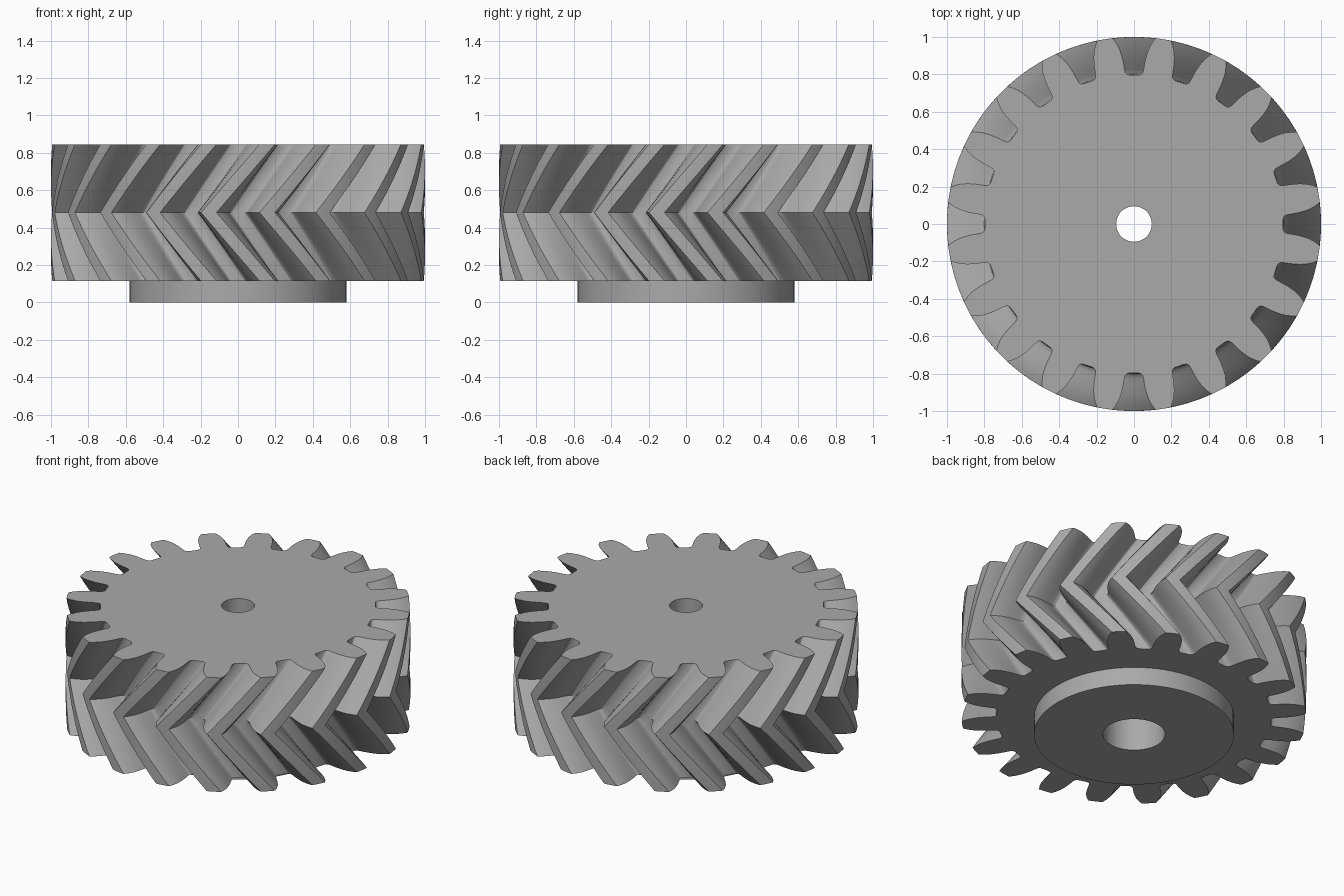
import bpy, bmesh, math

cube = bpy.data.objects.get("Cube")
if cube:
    bpy.data.objects.remove(cube, do_unlink=True)

TEETH = 20
PITCH = 2 * math.pi / TEETH
TWIST = math.radians(18)
Z_LOW, Z_HIGH = 0.115, 0.845
LAYERS = 24
HUB_R, BORE_R = 0.58, 0.095

metal = bpy.data.materials.new("plain grey")
metal.use_nodes = True
grey = (0.4, 0.4, 0.4, 1)
metal.diffuse_color = grey
metal.node_tree.nodes["Principled BSDF"].inputs["Base Color"].default_value = grey


def finish(bm, name):
    bmesh.ops.recalc_face_normals(bm, faces=bm.faces)
    mesh = bpy.data.meshes.new(name)
    bm.to_mesh(mesh)
    bm.free()
    mesh.materials.append(metal)
    ob = bpy.data.objects.new(name, mesh)
    bpy.context.collection.objects.link(ob)
    bpy.ops.object.select_all(action='DESELECT')
    ob.select_set(True)
    bpy.context.view_layer.objects.active = ob
    bpy.ops.object.shade_smooth_by_angle(angle=math.radians(28))
    return ob


def close_loop(bm, verts):
    return [bm.edges.get((a, b)) or bm.edges.new((a, b))
            for a, b in zip(verts, verts[1:] + verts[:1])]


def circle(bm, radius, z, count=64):
    return [bm.verts.new((radius * math.cos(2 * math.pi * i / count),
                          radius * math.sin(2 * math.pi * i / count), z))
            for i in range(count)]


def bridge(bm, low, high):
    for i in range(len(low)):
        j = (i + 1) % len(low)
        bm.faces.new((low[i], low[j], high[j], high[i]))


# Half of one tooth gap: (height along the gap, half width), floor to mouth
flank = [(0.797, 0.028), (0.801, 0.039), (0.81, 0.047), (0.825, 0.051),
         (0.85, 0.055), (0.88, 0.061), (0.91, 0.069), (0.94, 0.08),
         (0.97, 0.097), (0.993, 0.115)]
half = [(math.hypot(h, w), math.atan2(w, h)) for h, w in flank]
gap = [(r, -a) for r, a in reversed(half)] + half
tip = [(1.0, half[-1][1] + (PITCH - 2 * half[-1][1]) * t) for t in (0.33, 0.67)]
outline = [(r, a + k * PITCH) for k in range(TEETH) for r, a in gap + tip]

# Herringbone toothed body: the outline turns back, then forward, with height
bm = bmesh.new()
rings = []
for layer in range(LAYERS + 1):
    t = layer / LAYERS
    turn = TWIST * (abs(2 * t - 1) - 1)
    z = Z_LOW + (Z_HIGH - Z_LOW) * t
    rings.append([bm.verts.new((r * math.cos(a + turn), r * math.sin(a + turn), z))
                  for r, a in outline])
for low, high in zip(rings, rings[1:]):
    bridge(bm, low, high)
# End faces, with openings for the hub and the bore
for ring, radius, z in ((rings[0], HUB_R, Z_LOW), (rings[-1], BORE_R, Z_HIGH)):
    edges = close_loop(bm, ring) + close_loop(bm, circle(bm, radius, z))
    bmesh.ops.triangle_fill(bm, edges=edges, use_beauty=True)
finish(bm, "herringbone_gear_body")

# Hub below the gear, with a wide shaft socket and a narrow through bore
bm = bmesh.new()
profile = [(HUB_R, Z_LOW), (HUB_R, 0), (0.18, 0), (0.18, 0.5),
           (BORE_R, 0.5), (BORE_R, Z_HIGH)]
loops = [circle(bm, r, z) for r, z in profile]
for low, high in zip(loops, loops[1:]):
    bridge(bm, low, high)
hub = finish(bm, "hub_and_bore")
# An open shell: make the hub wall face outward and the bore inward
outer = hub.data.polygons[0]
if outer.normal.dot(outer.center) < 0:
    hub.data.flip_normals()
